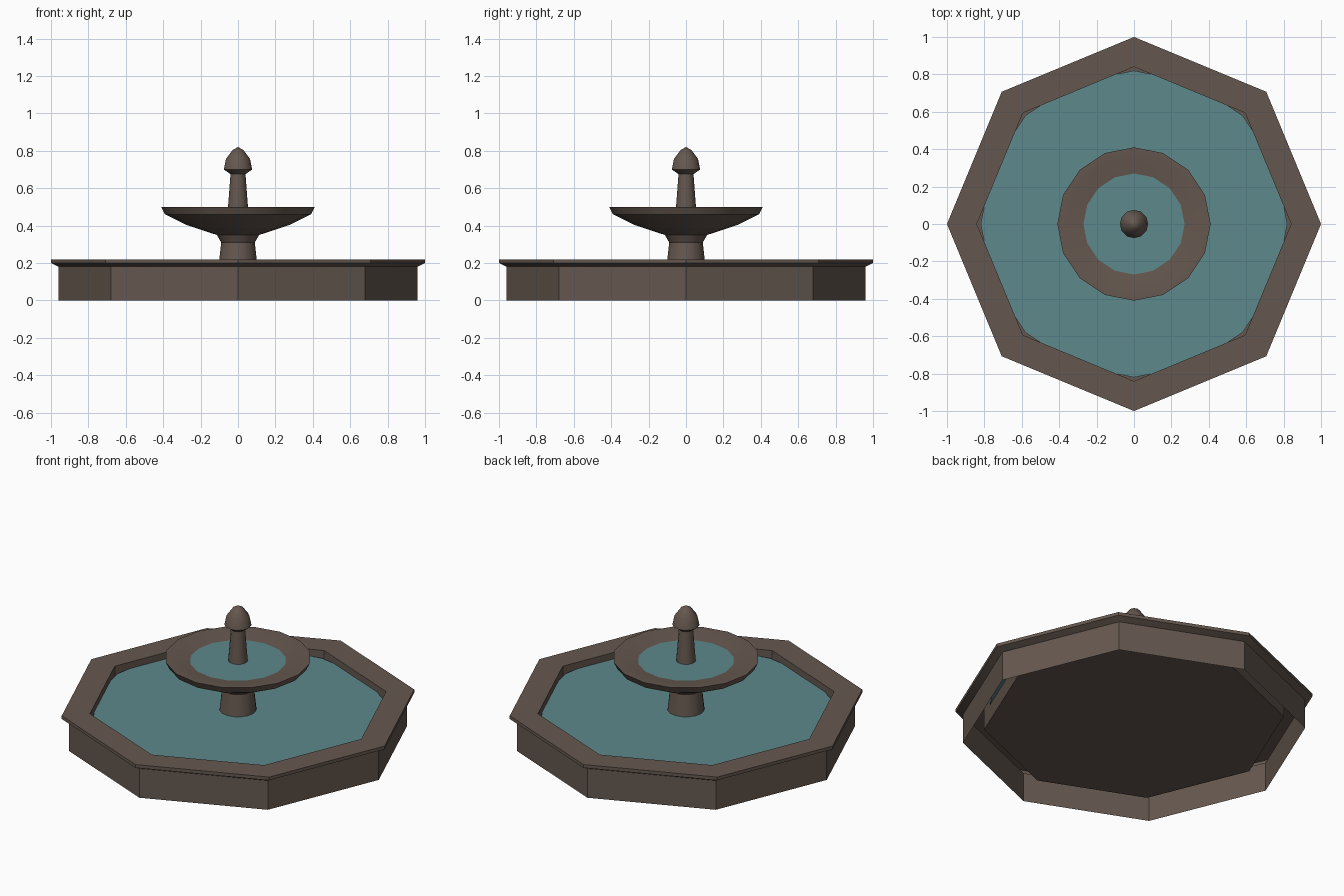
import bpy, bmesh, math

if "Cube" in bpy.data.objects:
    bpy.data.objects.remove(bpy.data.objects["Cube"])


def make_material(name, color):
    mat = bpy.data.materials.new(name)
    mat.diffuse_color = (*color, 1.0)
    mat.use_nodes = True
    mat.node_tree.nodes["Principled BSDF"].inputs["Base Color"].default_value = mat.diffuse_color
    return mat


stone = make_material("brown_stone", (0.13, 0.097, 0.078))
water = make_material("teal_water", (0.11, 0.25, 0.265))


def lathe(name, profile, sides, mat):
    """Turn a (radius, height) profile, listed from outside bottom upward, about z."""
    bm = bmesh.new()
    rings = []
    for r, z in profile:
        if r == 0:
            rings.append([bm.verts.new((0, 0, z))] * sides)
        else:
            rings.append([bm.verts.new((r * math.cos(a), r * math.sin(a), z))
                          for a in (2 * math.pi * i / sides for i in range(sides))])
    for low, high in zip(rings, rings[1:]):
        for i in range(sides):
            j = (i + 1) % sides
            corners = [low[i], low[j], high[j], high[i]]
            bm.faces.new(list(dict.fromkeys(corners)))
    mesh = bpy.data.meshes.new(name)
    bm.to_mesh(mesh)
    bm.free()
    mesh.materials.append(mat)
    obj = bpy.data.objects.new(name, mesh)
    bpy.context.collection.objects.link(obj)
    bpy.ops.object.select_all(action='DESELECT')
    obj.select_set(True)
    bpy.context.view_layer.objects.active = obj
    bpy.ops.object.shade_smooth_by_angle(angle=math.radians(30))
    return obj


# Octagonal basin: outer wall, overhanging rim, inner wall and floor, open below
lathe("basin", [(0.96, 0), (0.96, 0.18), (1.0, 0.20), (1.0, 0.22),
                (0.84, 0.22), (0.84, 0.08), (0, 0.08)], 8, stone)

# Water surface in the basin
lathe("basin_water", [(0.82, 0.18), (0, 0.18)], 16, water)

# Pedestal flaring out under the bowl
lathe("pedestal", [(0.115, 0.08), (0.09, 0.31), (0.113, 0.35)], 16, stone)

# Upper bowl with a flat lip and shallow inside
lathe("bowl", [(0, 0.35), (0.113, 0.35), (0.28, 0.405), (0.39, 0.46), (0.41, 0.50),
               (0.37, 0.50), (0.25, 0.476), (0, 0.465)], 16, stone)

# Water surface in the bowl
lathe("bowl_water", [(0.27, 0.48), (0, 0.48)], 16, water)

# Tapered post and the pointed finial on top
lathe("post", [(0.056, 0.465), (0.04, 0.675)], 12, stone)
lathe("finial", [(0.04, 0.675), (0.076, 0.70), (0.064, 0.757),
                 (0.03, 0.803), (0, 0.82)], 12, stone)
